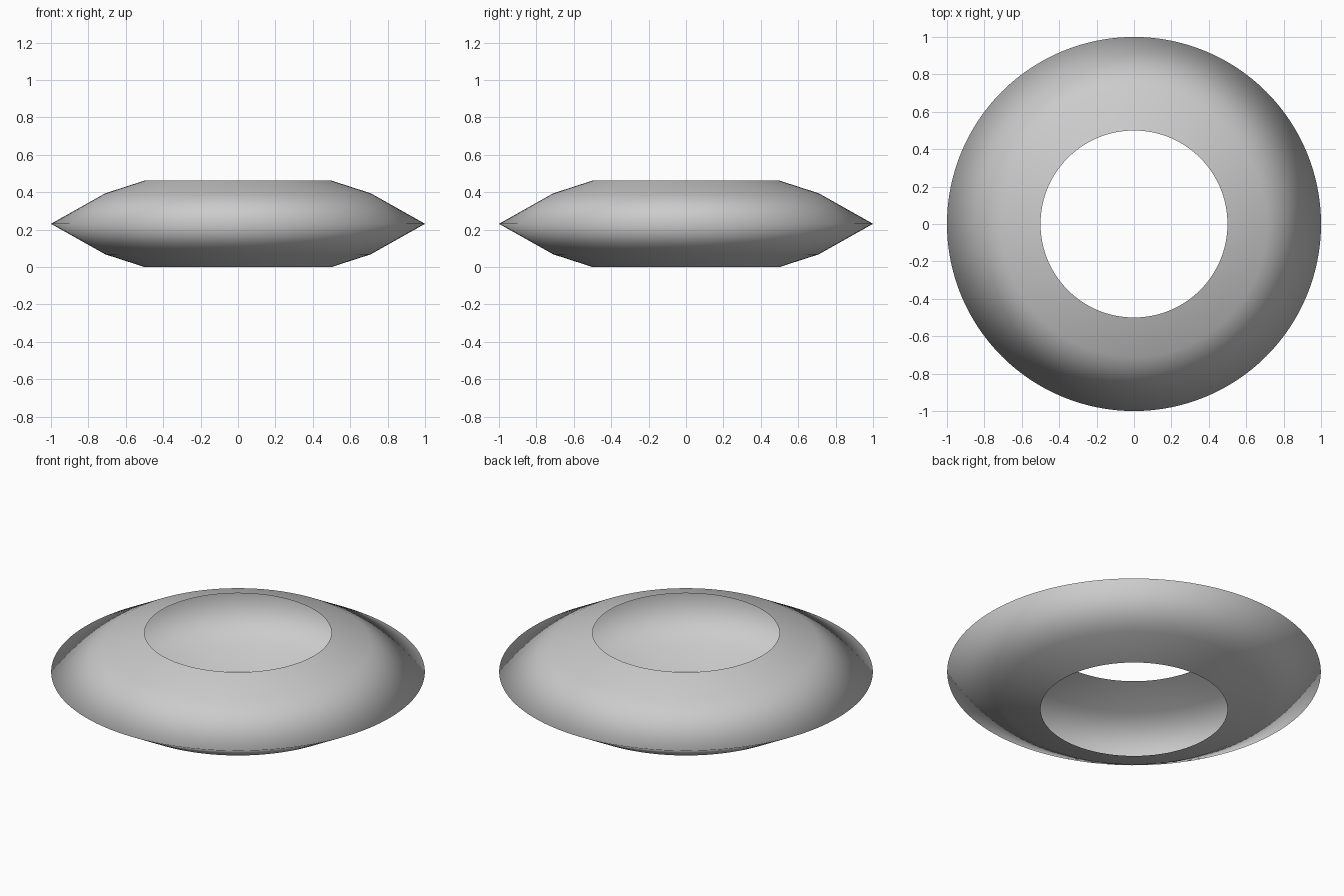
import bpy, bmesh, math

if "Cube" in bpy.data.objects:
    bpy.data.objects.remove(bpy.data.objects["Cube"])

# Half profile (radius, height), mirrored about the mid height
MID = 0.231
half = [(0.50, 0.231), (0.71, 0.163), (1.0, 0.0)]
profile = [(r, MID - h) for r, h in half] + [(r, MID + h) for r, h in reversed(half[:-1])]
SEGMENTS = 128

# Hollow ring shell, open at the inner rims
bm = bmesh.new()
verts = [bm.verts.new((r, 0, z)) for r, z in profile]
edges = [bm.edges.new(pair) for pair in zip(verts, verts[1:])]
bmesh.ops.spin(bm, geom=verts + edges, cent=(0, 0, 0), axis=(0, 0, 1),
               angle=math.tau, steps=SEGMENTS, use_duplicate=False)
bmesh.ops.remove_doubles(bm, verts=bm.verts[:], dist=1e-4)

# Point every face outward, away from the inside of the shell
for f in bm.faces:
    f.normal_update()
    c = f.calc_center_median()
    radial = c.xy.normalized() * 0.6
    if f.normal.dot(c - radial.to_3d() - type(c)((0, 0, MID))) < 0:
        f.normal_flip()
    f.smooth = True

mesh = bpy.data.meshes.new("ring_shell")
bm.to_mesh(mesh)
bm.free()
ring = bpy.data.objects.new("ring_shell", mesh)
bpy.context.collection.objects.link(ring)
